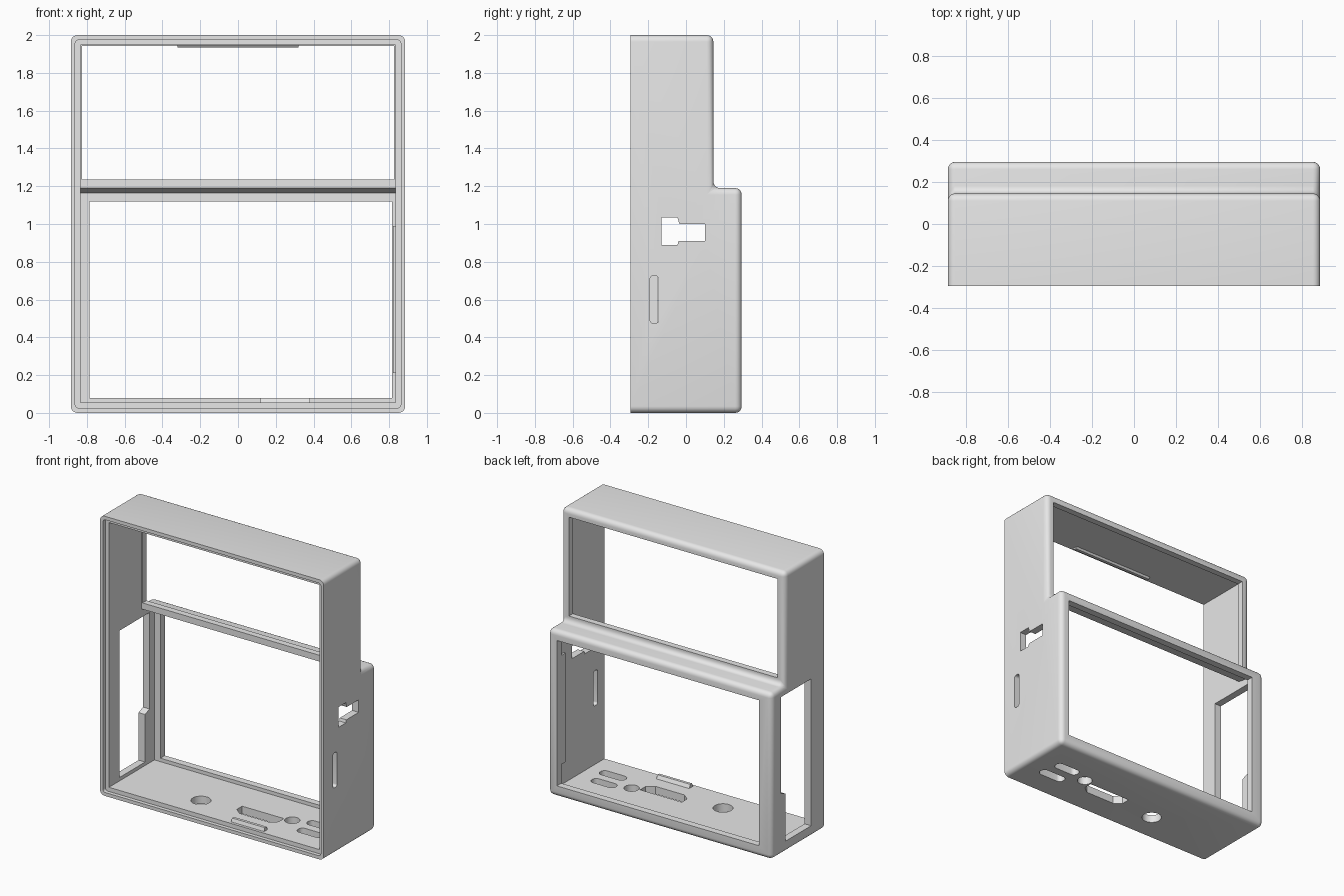
import bpy, bmesh
from math import cos, sin, pi

if "Cube" in bpy.data.objects:
    bpy.data.objects.remove(bpy.data.objects["Cube"])

grey = bpy.data.materials.new("light_grey_plastic")
grey.use_nodes = True
grey.diffuse_color = (0.8, 0.8, 0.8, 1)
grey.node_tree.nodes["Principled BSDF"].inputs["Base Color"].default_value = (0.8, 0.8, 0.8, 1)


def prism(name, pts, axis, lo, hi):
    """Extrude a 2D outline along an axis; outline uses the other two axes in order."""
    place = {"x": lambda a, b, t: (t, a, b),
             "y": lambda a, b, t: (a, t, b),
             "z": lambda a, b, t: (a, b, t)}[axis]
    bm = bmesh.new()
    rings = [[bm.verts.new(place(a, b, t)) for a, b in pts] for t in (lo, hi)]
    for ring in rings:
        bm.faces.new(ring)
    n = len(pts)
    for i in range(n):
        j = (i + 1) % n
        bm.faces.new((rings[0][i], rings[0][j], rings[1][j], rings[1][i]))
    bmesh.ops.recalc_face_normals(bm, faces=bm.faces)
    mesh = bpy.data.meshes.new(name)
    bm.to_mesh(mesh)
    bm.free()
    mesh.materials.append(grey)
    obj = bpy.data.objects.new(name, mesh)
    bpy.context.collection.objects.link(obj)
    return obj


def rect(a0, a1, b0, b1, r=0.0, steps=6):
    """Rectangle outline with optional rounded corners."""
    if not r:
        return [(a0, b0), (a1, b0), (a1, b1), (a0, b1)]
    corners = [(a1 - r, b1 - r), (a0 + r, b1 - r), (a0 + r, b0 + r), (a1 - r, b0 + r)]
    return [(a + r * cos((q + i / steps) * pi / 2), b + r * sin((q + i / steps) * pi / 2))
            for q, (a, b) in enumerate(corners) for i in range(steps + 1)]


def circle(a, b, r, n=32):
    return [(a + r * cos(2 * pi * i / n), b + r * sin(2 * pi * i / n)) for i in range(n)]


def slot(a, b, length, width):
    return rect(a - length / 2, a + length / 2, b - width / 2, b + width / 2, width * 0.45)


# Stepped outer shell, rounded everywhere but the open front
W, F, B, STEP, LEDGE = 0.885, -0.295, 0.295, 0.145, 1.19
shell = prism("case_shell", [(F, 0), (B, 0), (B, LEDGE), (STEP, LEDGE), (STEP, 2), (F, 2)],
              "x", -W, W)
bm = bmesh.new()
bm.from_mesh(shell.data)
edges = [e for e in bm.edges if any(v.co.y > F + 0.01 for v in e.verts)]
bmesh.ops.bevel(bm, geom=edges, offset=0.035, segments=5, profile=0.5, affect="EDGES")
bmesh.ops.recalc_face_normals(bm, faces=bm.faces)
bm.to_mesh(shell.data)
bm.free()

IN = 0.833
cutters = [
    # Cavity with a sloped ceiling under the ledge
    prism("cavity", [(-0.4, 0.055), (0.245, 0.055), (0.245, 1.165), (0.1, 1.19),
                     (0.1, 1.948), (-0.4, 1.948)], "x", -IN, IN),
    # Seat for a front panel
    prism("front_seat", rect(-0.862, 0.862, 0.025, 1.975, 0.02), "y", -0.4, -0.268),
    # Back openings
    prism("upper_opening", rect(-0.825, 0.825, 1.235, 1.942), "y", 0.05, 0.4),
    prism("lower_opening", rect(-0.785, 0.815, 0.08, 1.12), "y", 0.2, 0.4),
    # Tall side window with a narrower lower part
    prism("side_window", [(-0.15, 0.08), (0.14, 0.08), (0.14, 0.42), (0.19, 0.44),
                          (0.19, 1.13), (-0.15, 1.13)], "x", -1, -0.8),
    # Stepped port and slot on the other side
    prism("side_port", [(-0.13, 0.89), (-0.045, 0.89), (-0.04, 0.91), (0.1, 0.91),
                        (0.1, 1.0), (-0.035, 1.0), (-0.045, 1.035), (-0.13, 1.035)],
          "x", 0.8, 1),
    prism("side_slot", rect(-0.19, -0.145, 0.475, 0.725, 0.015), "x", 0.8, 1),
    # Ports in the floor
    prism("large_round_port", circle(-0.23, -0.09, 0.065), "z", -0.1, 0.1),
    prism("small_round_port", circle(0.43, 0.0, 0.05), "z", -0.1, 0.1),
    prism("tapered_port", [(0.04, -0.01), (0.37, -0.01), (0.37, -0.07), (0.32, -0.11),
                           (0.09, -0.11), (0.04, -0.07)], "z", -0.1, 0.1),
    prism("rear_floor_slot", slot(0.62, 0.04, 0.19, 0.07), "z", -0.1, 0.1),
    prism("front_floor_slot", slot(0.64, -0.09, 0.2, 0.07), "z", -0.1, 0.1),
]
bpy.context.view_layer.objects.active = shell
for cutter in cutters:
    mod = shell.modifiers.new(cutter.name, "BOOLEAN")
    mod.operation, mod.solver, mod.object = "DIFFERENCE", "EXACT", cutter
    bpy.ops.object.modifier_apply(modifier=mod.name)
for cutter in cutters:
    bpy.data.objects.remove(cutter)

# Retaining clips and the inner side rib
prism("top_clip", [(-0.26, 1.955), (-0.245, 1.935), (-0.225, 1.935), (-0.21, 1.955)],
      "x", -0.32, 0.32)
prism("bottom_clip", [(-0.25, 0.05), (-0.24, 0.08), (-0.22, 0.08), (-0.205, 0.05)],
      "x", 0.12, 0.38)
prism("side_rib", rect(0.19, 0.25, 0.21, 0.99), "x", 0.82, 0.84)

# Smooth the rounded edges, keep corners sharp
bpy.ops.object.select_all(action="DESELECT")
shell.select_set(True)
bpy.ops.object.shade_smooth_by_angle(angle=0.6)
